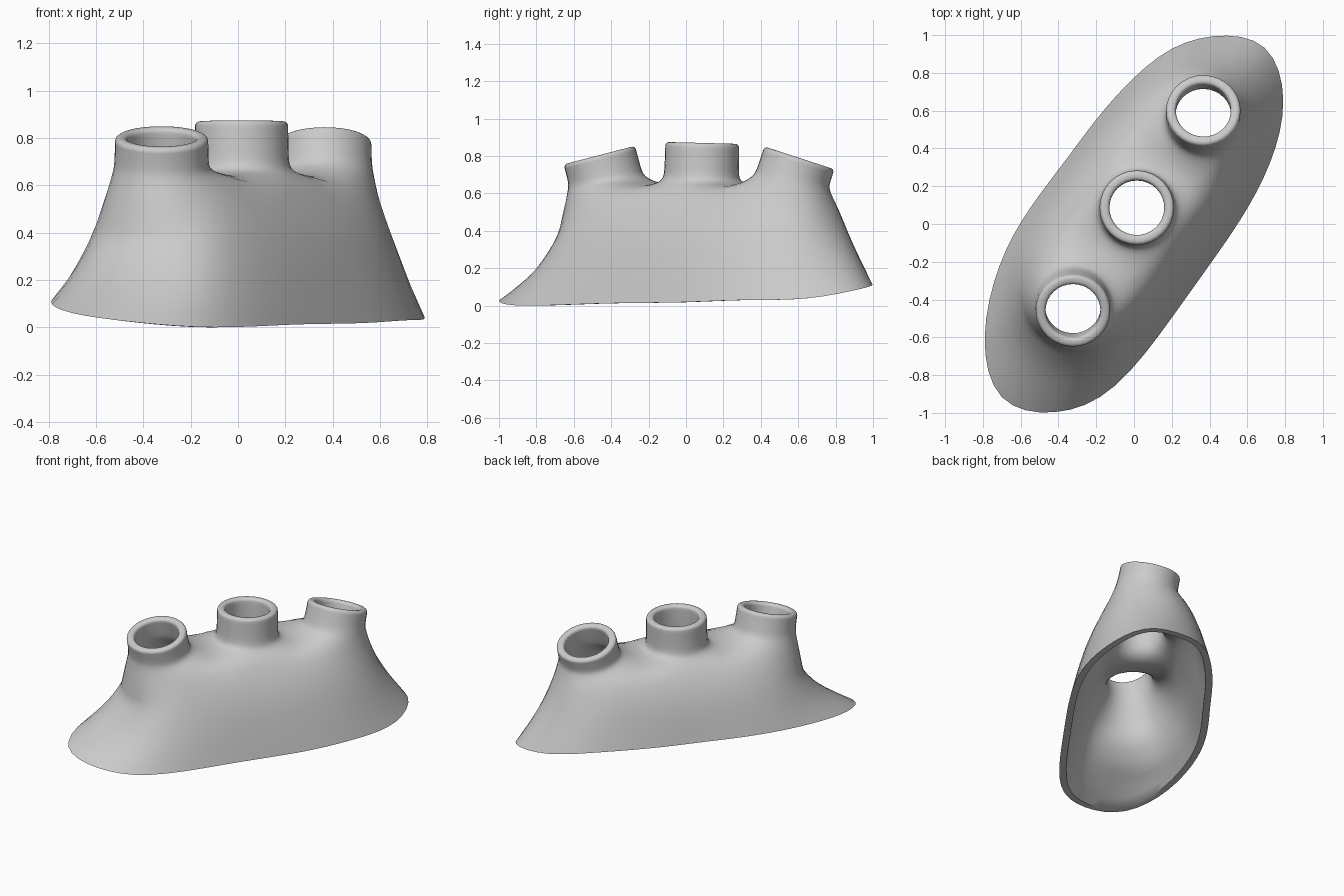
import bpy, bmesh
from math import sin, cos, radians, pi
from mathutils import Vector, Matrix

if "Cube" in bpy.data.objects:
    bpy.data.objects.remove(bpy.data.objects["Cube"])

SHRINK = 0.902            # how much subdivision pulls in an eight-sided ring
A = Vector((0.565, 0.825, 0))    # direction along the row of necks
P = Vector((0.825, -0.565, 0))   # direction across the body


def compensate(points):
    """Cage loop whose subdivided curve passes through the given points."""
    target = [Vector(p) for p in points]
    cage = [p.copy() for p in target]
    n = len(cage)
    for _ in range(12):
        cage = [cage[i] + target[i] - (cage[i] * 4 + cage[i - 1] + cage[(i + 1) % n]) / 6
                for i in range(n)]
    return cage


def skin(bm, low, high):
    n = len(low)
    for j in range(n):
        k = (j + 1) % n
        bm.faces.new((low[j], low[k], high[k], high[j]))


# Bottom outline: one end, long side, other end, second long side
foot = compensate([
    (-.70, -.92, .06),
    (-.42, -1.0, .02), (-.10, -.86, 0), (.20, -.50, .01), (.40, -.22, .015),
    (.57, .03, .02), (.72, .32, .03), (.79, .65, .04),
    (.69, .93, .09),
    (.42, .99, .12), (.13, .88, .16), (-.15, .61, .165), (-.35, .35, .16),
    (-.55, .08, .155), (-.71, -.22, .145), (-.79, -.60, .11)])

# Shoulder outline under the necks: (along, half width, height)
columns = [(-.73, .17, .53), (-.526, .28, .58), (-.225, .27, .63), (.075, .28, .61),
           (.37, .27, .63), (.66, .28, .58), (.88, .17, .52)]


def local(s, w, z):
    return A * s + P * (w - 0.03) + Vector((0, 0, z))


shoulder = ([local(-.77, 0, .52)] + [local(s, h, z) for s, h, z in columns]
            + [local(.92, 0, .50)] + [local(s, -h, z) for s, h, z in reversed(columns)])
# Flare of each side: below 1 bulges, above 1 sweeps out near the foot
flare = [2.7, 2.6, 1.0, .6, .55, .6, .8, 1.1, 1.3, 1.2, .8, .6, .55, .6, .85, 2.0]

# Body walls
bm = bmesh.new()
outline = [bm.verts.new(p) for p in shoulder]
upper = outline
rings = []
for t in (1 / 3, 2 / 3, 1):
    ring = []
    for top, bottom, b in zip(shoulder, foot, flare):
        p = top.lerp(bottom, t ** b)
        p.z = top.z + (bottom.z - top.z) * t
        ring.append(bm.verts.new(p))
    skin(bm, ring, upper)
    rings.append(ring)
    upper = ring

# Fold where the end wall meets its flared skirt
crease = bm.edges.layers.float.new("crease_edge")
for j, strength in ((14, .4), (15, .8), (0, .8), (1, .4)):
    bm.edges.get((rings[0][j], rings[0][(j + 1) % 16]))[crease] = strength

# Deck cells with a neck rising from each: (rim centre, tilt, depth)
necks = [((-.323, -.467, .805), 14.5, .155),
         ((.015, .083, .87), -1.5, .215),
         ((.367, .602, .79), -18, .145)]
plus = outline[1:8]
minus = outline[:8:-1]
mids = [outline[0], bm.verts.new(local(-.225, 0, .65)),
        bm.verts.new(local(.37, 0, .65)), outline[8]]
for k, (centre, tilt, depth) in enumerate(necks):
    c = 2 * k
    low = [mids[k + 1], minus[c + 2], minus[c + 1], minus[c],
           mids[k], plus[c], plus[c + 1], plus[c + 2]]
    axis = Matrix.Rotation(radians(tilt), 3, 'X') @ Vector((0, 0, 1))
    for t, r in ((1, .205), (.72, .198), (0, .197)):
        rot = Matrix.Rotation(radians(tilt) * (1 - .5 * t), 3, 'X')
        mid = Vector(centre) - axis * depth * t
        ring = []
        for j in range(8):
            a = j * pi / 4
            ring.append(bm.verts.new(mid + rot @ (A * cos(a) - P * sin(a)) * (r / SHRINK)))
        skin(bm, low, ring)
        low = ring

mesh = bpy.data.meshes.new("manifold_shell")
bm.to_mesh(mesh)
bm.free()
shell = bpy.data.objects.new("manifold_shell", mesh)
bpy.context.collection.objects.link(shell)
sub = shell.modifiers.new("smooth_surface", 'SUBSURF')
sub.levels = 2

# Hollow wall: inner copy of the smooth surface, joined at the open edges
bm = bmesh.new()
bm.from_object(shell, bpy.context.evaluated_depsgraph_get())
shell.modifiers.clear()
bm.normal_update()
bm.verts.index_update()
faces = list(bm.faces)
open_edges = [e for e in bm.edges if e.is_boundary]
inner = []
for v in list(bm.verts):
    n = v.normal.copy()
    k = min(1, max(0, (v.co.z - .17) / .15))
    n.z *= k                                   # keep the foot edge level
    wall = .045 + .007 * k                     # thinner wall at the foot
    inner.append(bm.verts.new(v.co - n.normalized() * wall))
walls = [(e.link_loops[0].vert, e.link_loops[0].link_loop_next.vert) for e in open_edges]
for f in faces:
    bm.faces.new([inner[v.index] for v in reversed(f.verts)])
for a, b in walls:
    bm.faces.new((b, a, inner[a.index], inner[b.index]))

# Rounded neck rims
rims = []
for a, b in walls:
    if a.co.z > .5:
        rims += [bm.edges.get((a, b)), bm.edges.get((inner[a.index], inner[b.index]))]
bmesh.ops.bevel(bm, geom=rims, offset=.024, segments=4, profile=.5,
                affect='EDGES', clamp_overlap=True)

# Stand on the ground, centred
for i in range(3):
    lo = min(v.co[i] for v in bm.verts)
    hi = max(v.co[i] for v in bm.verts)
    shift = lo if i == 2 else (lo + hi) / 2
    for v in bm.verts:
        v.co[i] -= shift
bm.to_mesh(mesh)
bm.free()

bpy.context.view_layer.objects.active = shell
shell.select_set(True)
bpy.ops.object.shade_smooth_by_angle(angle=radians(40))
